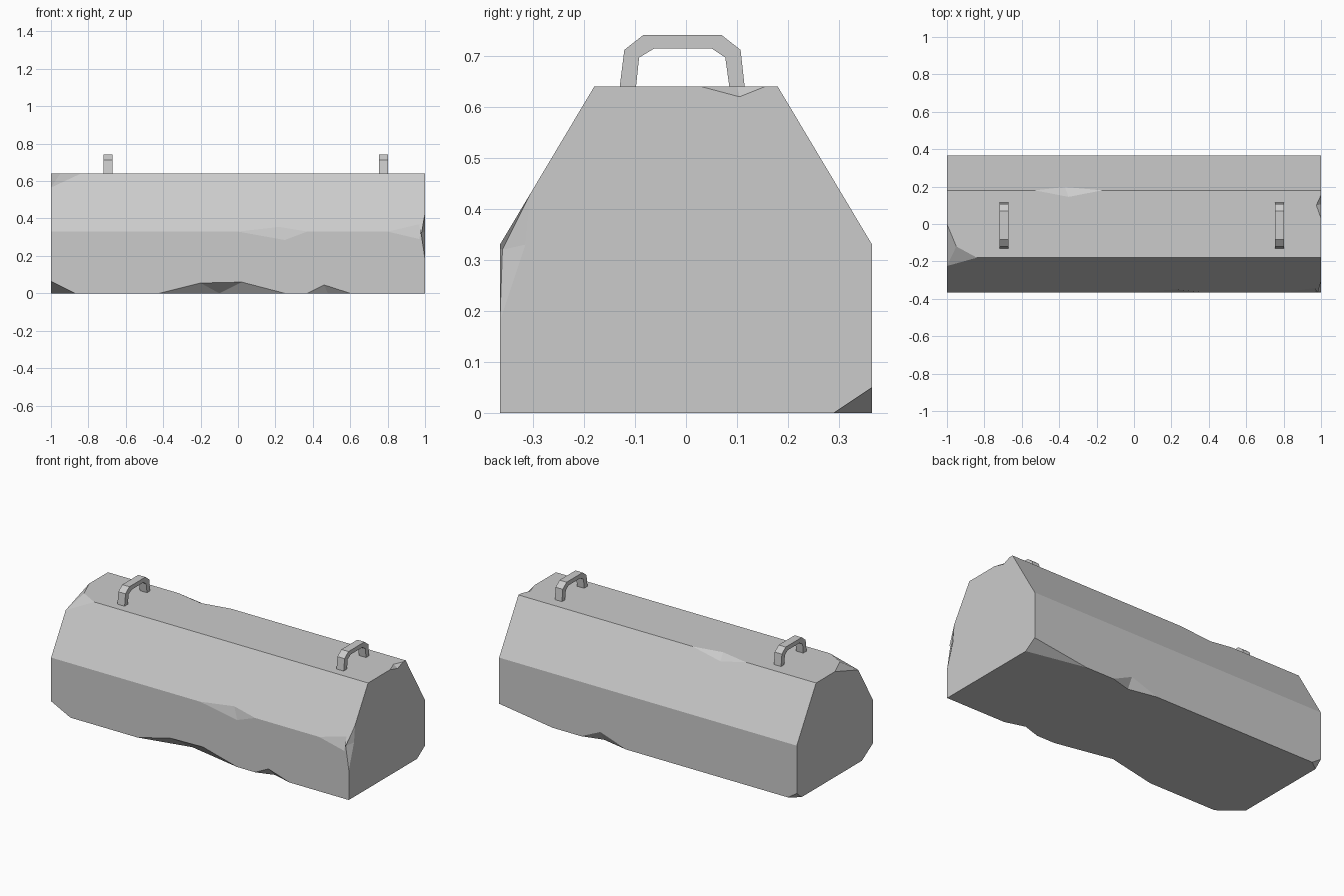
import bpy, bmesh

if "Cube" in bpy.data.objects:
    bpy.data.objects.remove(bpy.data.objects["Cube"])


def make_object(name, bm):
    bmesh.ops.recalc_face_normals(bm, faces=bm.faces)
    mesh = bpy.data.meshes.new(name)
    bm.to_mesh(mesh)
    bm.free()
    ob = bpy.data.objects.new(name, mesh)
    bpy.context.collection.objects.link(ob)
    return ob


def prism(name, profile, x0, x1):
    """Extrude a (y, z) outline along x."""
    bm = bmesh.new()
    face = bm.faces.new([bm.verts.new((x0, y, z)) for y, z in profile])
    new = bmesh.ops.extrude_face_region(bm, geom=[face])["geom"]
    verts = [v for v in new if isinstance(v, bmesh.types.BMVert)]
    bmesh.ops.translate(bm, verts=verts, vec=(x1 - x0, 0, 0))
    return make_object(name, bm)


def chip(body, points):
    """Knock a convex chip off the body; the last point lies outside it."""
    bm = bmesh.new()
    for p in points:
        bm.verts.new(p)
    bmesh.ops.convex_hull(bm, input=bm.verts)
    cutter = make_object("chip_cutter", bm)
    cutter.hide_render = True
    mod = body.modifiers.new("chip", 'BOOLEAN')
    mod.operation = 'DIFFERENCE'
    mod.solver = 'EXACT'
    mod.object = cutter
    bpy.context.view_layer.objects.active = body
    bpy.ops.object.modifier_apply(modifier=mod.name)
    bpy.data.objects.remove(cutter)


# Long block with sloped shoulders
W, T, S, H = 0.365, 0.18, 0.33, 0.64
body = prism("block", [(-W, 0), (W, 0), (W, S), (T, H), (-T, H), (-W, S)], -1, 1)

# Bottom front edge: left corner, wide chip, small chip
chip(body, [(-1, -W, .065), (-.87, -W, 0), (-1, -.26, 0), (-1.1, -.45, -.1)])
chip(body, [(-.42, -W, 0), (-.2, -W, .055), (.02, -W, .06), (.25, -W, 0),
            (-.1, -.295, 0), (-.1, -.45, -.08)])
chip(body, [(.37, -W, 0), (.6, -W, 0), (.46, -W, .045), (.48, -.33, 0),
            (.48, -.45, -.08)])

# Bottom back edge: both corners and a middle chip
chip(body, [(1, .29, 0), (1, W, .05), (.64, W, 0), (1.1, .45, -.1)])
chip(body, [(.45, W, 0), (.145, W, 0), (.32, W, .06), (.32, .33, 0),
            (.3, .45, -.08)])
chip(body, [(-.94, W, 0), (-1, .32, 0), (-1, W, .04), (-1.1, .45, -.1)])

# Front shoulder edge: middle chip and right end chip
chip(body, [(0, -W, S), (.37, -W, S), (.25, -W, .285), (.22, -.35, .355),
            (.2, -.45, .36)])
chip(body, [(.975, -.36, .32), (1, -W, .18), (1, -.315, .33), (1, -.305, .43),
            (1.05, -.45, .36)])
chip(body, [(.8, -W, S), (.975, -.358, .32), (1, -W, .18), (1, -.305, .43),
            (1.05, -.45, .36)][:2] + [(.97, -W, .29), (.97, -.341, .37), (.97, -.42, .35)])

# Top edges: front left corner, back edge, right end
chip(body, [(-.84, -T, H), (-.95, -.12, H), (-.98, -.207, .595),
            (-1, -.225, .565), (-1.08, -.3, .72)])
chip(body, [(-.95, -.12, H), (-1, 0, H), (-.98, -.207, .595),
            (-1, -.225, .565), (-1.08, -.3, .72)])
chip(body, [(-.53, T, H), (-.17, T, H), (-.35, .145, H), (-.37, .198, .61),
            (-.35, .26, .7)])
chip(body, [(1, .03, H), (1, .155, H), (1, .105, .62), (.975, .1, H),
            (1.05, .1, .7)])

# Two carrying handles on the top
loop = [(-.13, H), (-.121, .712), (-.084, .741), (.07, .741), (.107, .712), (.115, H),
        (.085, H), (.077, .697), (.05, .715), (-.062, .715), (-.092, .697), (-.098, H)]
for name, x in (("left_handle", -.695), ("right_handle", .777)):
    prism(name, loop, x - .024, x + .024)
